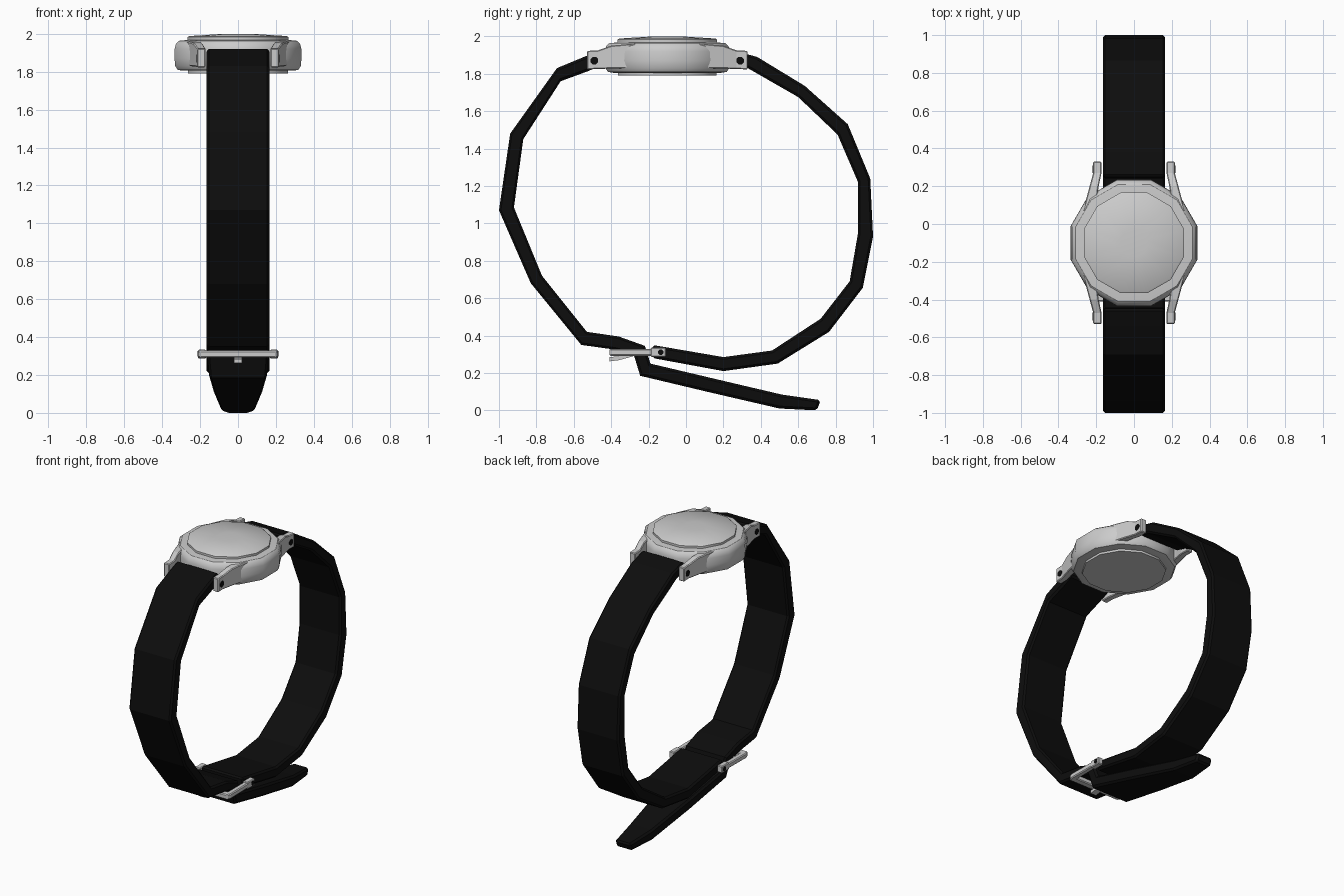
import bpy, bmesh, math
from mathutils import Vector

if "Cube" in bpy.data.objects:
    bpy.data.objects.remove(bpy.data.objects["Cube"])

CY = -0.1  # watch case centre in y


def material(name, value):
    m = bpy.data.materials.new(name)
    m.diffuse_color = (value, value, value, 1)
    m.use_nodes = True
    m.node_tree.nodes["Principled BSDF"].inputs["Base Color"].default_value = m.diffuse_color
    return m


SILVER = material("silver metal", 0.6)
BLACK = material("black strap", 0.004)


def finish(name, bm, mat, smooth=None, bevel=0):
    bmesh.ops.recalc_face_normals(bm, faces=bm.faces)
    mesh = bpy.data.meshes.new(name)
    bm.to_mesh(mesh)
    bm.free()
    mesh.materials.append(mat)
    ob = bpy.data.objects.new(name, mesh)
    bpy.context.collection.objects.link(ob)
    if bevel:
        mod = ob.modifiers.new("soft edges", 'BEVEL')
        mod.width = bevel
        mod.segments = 1
        mod.limit_method = 'ANGLE'
        mod.angle_limit = math.radians(60)
    if smooth:
        bpy.ops.object.select_all(action='DESELECT')
        ob.select_set(True)
        bpy.context.view_layer.objects.active = ob
        bpy.ops.object.shade_smooth_by_angle(angle=math.radians(smooth))
    return ob


def loft(bm, sections):
    """Skin a list of closed sections with equal point counts and cap the ends."""
    rings = [[bm.verts.new(p) for p in s] for s in sections]
    n = len(rings[0])
    for a, b in zip(rings, rings[1:]):
        for i in range(n):
            j = (i + 1) % n
            bm.faces.new((a[i], a[j], b[j], b[i]))
    bm.faces.new(rings[0])
    bm.faces.new(rings[-1])


def twelve_sided(name, profile, smooth):
    """Stack of twelve-sided rings; profile gives (flat-side radius, z)."""
    bm = bmesh.new()
    k = 1 / math.cos(math.pi / 12)
    angles = [math.radians(15 + 30 * i) for i in range(12)]
    loft(bm, [[(r * k * math.cos(a), CY + r * k * math.sin(a), z) for a in angles]
              for r, z in profile])
    return finish(name, bm, SILVER, smooth)


def strap(name, stations):
    """stations: (outer y, outer z, inner y, inner z, half width)"""
    bm = bmesh.new()
    loft(bm, [[(-w, oy, oz), (w, oy, oz), (w, iy, iz), (-w, iy, iz)]
              for oy, oz, iy, iz, w in stations])
    return finish(name, bm, BLACK, bevel=0.012)


def disc(name, x, y, z, r):
    """Thin eight-sided pin end facing along x."""
    bm = bmesh.new()
    ring = [(y + r * math.cos(math.pi * (i + .5) / 4), z + r * math.sin(math.pi * (i + .5) / 4))
            for i in range(8)]
    loft(bm, [[(x + d, a, b) for a, b in ring] for d in (-0.003, 0.003)])
    return finish(name, bm, BLACK)


# Case, back plate and crystal
twelve_sided("case", [(0.29, 1.805), (0.318, 1.81), (0.331, 1.83), (0.335, 1.87),
                      (0.334, 1.92), (0.327, 1.948), (0.31, 1.963), (0.26, 1.968)], 35)
twelve_sided("back_plate", [(0.263, 1.79), (0.263, 1.815)], 35)
twelve_sided("crystal", [(0.266, 1.96), (0.266, 1.982), (0.258, 1.988), (0.07, 2.0)], 35)

# Four lugs with pin ends
LUG = [(0.43, 0.172, 0.216, 1.823, 1.922), (0.37, 0.172, 0.216, 1.825, 1.925),
       (0.30, 0.187, 0.235, 1.828, 1.95), (0.17, 0.205, 0.27, 1.83, 1.962)]
for sx, xn in ((1, "right"), (-1, "left")):
    for sy, yn in ((1, "back"), (-1, "front")):
        bm = bmesh.new()
        loft(bm, [[(sx * x0, CY + sy * y, z0), (sx * x1, CY + sy * y, z0),
                   (sx * x1, CY + sy * y, z1), (sx * x0, CY + sy * y, z1)]
                  for y, x0, x1, z0, z1 in LUG])
        finish(f"lug_{yn}_{xn}", bm, SILVER, bevel=0.005)
        disc(f"lug_pin_{yn}_{xn}", sx * 0.216, CY + sy * 0.39, 1.87, 0.022)

# Back strap, from the case down to the buckle
W = 0.165
strap("back_strap", [(0.25, 1.925, 0.24, 1.855, W), (0.38, 1.89, 0.33, 1.83, W),
                     (0.635, 1.735, 0.60, 1.675, W), (0.865, 1.53, 0.81, 1.475, W),
                     (0.985, 1.24, 0.92, 1.22, W), (1.0, 0.93, 0.92, 0.95, W),
                     (0.945, 0.655, 0.875, 0.69, W), (0.765, 0.42, 0.72, 0.49, W),
                     (0.49, 0.25, 0.46, 0.32, W), (0.20, 0.21, 0.20, 0.285, W),
                     (-0.18, 0.28, -0.18, 0.35, W)])

# Front strap, through the buckle and out into a tapered tail
strap("front_strap", [(-0.45, 1.925, -0.44, 1.85, W), (-0.54, 1.892, -0.52, 1.815, W),
                      (-0.69, 1.83, -0.67, 1.76, W), (-0.94, 1.48, -0.87, 1.45, W),
                      (-1.0, 1.07, -0.92, 1.085, W), (-0.83, 0.68, -0.77, 0.72, W),
                      (-0.56, 0.35, -0.53, 0.42, W), (-0.38, 0.325, -0.36, 0.395, W),
                      (-0.28, 0.30, -0.22, 0.345, 0.162), (-0.245, 0.185, -0.19, 0.25, 0.152),
                      (0.12, 0.098, 0.14, 0.172, 0.127), (0.50, 0.01, 0.51, 0.085, 0.09),
                      (0.70, 0.0, 0.72, 0.055, 0.06)])

# Buckle frame: U outline given thickness in z
half = [(0.172, -0.11), (0.208, -0.11), (0.212, -0.38), (0.20, -0.41)]
inner = (0.172, -0.362)
outline = [inner] + half + [(-x, y) for x, y in reversed(half)] + [(-inner[0], inner[1])]
bm = bmesh.new()
loft(bm, [[(x, y, z) for x, y in outline] for z in (0.292, 0.328)])
finish("buckle_frame", bm, SILVER, bevel=0.006)

# Buckle knuckles and pin ends
for sx, n in ((1, "right"), (-1, "left")):
    bm = bmesh.new()
    loft(bm, [[(sx * x, y, z) for x, z in ((0.17, 0.286), (0.21, 0.286), (0.21, 0.335), (0.17, 0.335))]
              for y in (-0.108, -0.19)])
    finish(f"buckle_knuckle_{n}", bm, SILVER, bevel=0.005)
    disc(f"buckle_pin_{n}", sx * 0.21, -0.135, 0.311, 0.016)

# Buckle bar and prong
bm = bmesh.new()
loft(bm, [[(x, y, z) for x in (0.022,)] + [(-0.022, y, z), (-0.022, y, z + 0.022), (0.022, y, z + 0.022)]
          for y, z in ((-0.41, 0.262), (-0.36, 0.268), (-0.28, 0.29), (-0.13, 0.3))])
finish("buckle_prong", bm, SILVER)
bm = bmesh.new()
loft(bm, [[(x, -0.135 + 0.014 * math.cos(math.pi * i / 4), 0.311 + 0.014 * math.sin(math.pi * i / 4))
           for i in range(8)] for x in (-0.18, 0.18)])
finish("buckle_bar", bm, SILVER)
